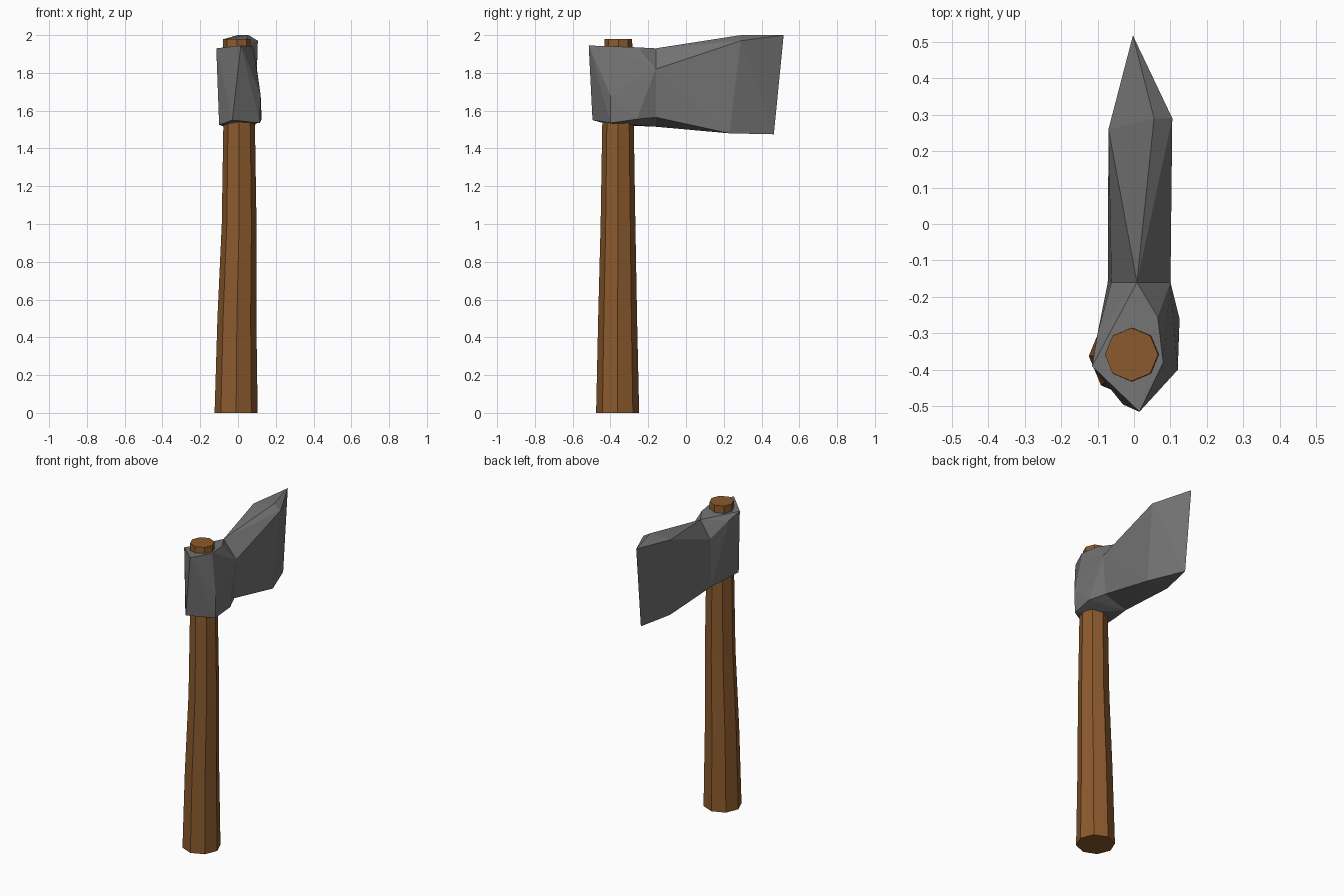
import bpy, bmesh, math

cube = bpy.data.objects.get("Cube")
if cube:
    bpy.data.objects.remove(cube, do_unlink=True)


def material(name, rgb):
    mat = bpy.data.materials.new(name)
    mat.use_nodes = True
    colour = (*rgb, 1)
    mat.diffuse_color = colour
    node = next(n for n in mat.node_tree.nodes if n.type == 'BSDF_PRINCIPLED')
    node.inputs["Base Color"].default_value = colour
    node.inputs["Roughness"].default_value = 0.8
    return mat


def finish(name, bm, mat):
    bmesh.ops.recalc_face_normals(bm, faces=bm.faces)
    mesh = bpy.data.meshes.new(name)
    bm.to_mesh(mesh)
    bm.free()
    mesh.materials.append(mat)
    obj = bpy.data.objects.new(name, mesh)
    bpy.context.collection.objects.link(obj)
    return obj


wood = material("brown wood", (0.258, 0.102, 0.026))
steel = material("grey steel", (0.17, 0.17, 0.17))

# Handle: tapering, slightly bowed eight-sided shaft (z, centre x, centre y, radius)
SIDES = 8
sections = [(0, -0.01, -0.362, 0.114), (0.5, -0.006, -0.362, 0.103),
            (1.0, 0.006, -0.36, 0.092), (1.5, 0.006, -0.36, 0.084),
            (1.98, -0.007, -0.358, 0.073)]
bm = bmesh.new()
rings = []
for z, cx, cy, r in sections:
    angles = [math.tau * i / SIDES for i in range(SIDES)]
    rings.append([bm.verts.new((cx + r * math.cos(a), cy + r * math.sin(a), z)) for a in angles])
for low, high in zip(rings, rings[1:]):
    for i in range(SIDES):
        j = (i + 1) % SIDES
        bm.faces.new((low[i], low[j], high[j], high[i]))
bm.faces.new(rings[0])
bm.faces.new(rings[-1])
finish("handle", bm, wood)

# Head: faceted socket and blade, each a hull, joined at a shared neck
NECK_Y = -0.16
neck = [(0.008, NECK_Y, 1.93), (0.1, NECK_Y, 1.82), (-0.062, NECK_Y, 1.82),
        (0.085, NECK_Y, 1.565), (-0.072, NECK_Y, 1.515)]
socket = [
    (0.015, -0.515, 1.945), (-0.03, -0.495, 1.55),                         # front ridge
    (0.08, -0.38, 1.94), (0.065, -0.255, 1.935), (0.1, -0.255, 1.78),      # left upper
    (0.12, -0.4, 1.68), (0.115, -0.4, 1.535), (0.125, -0.26, 1.555),       # left lower
    (-0.115, -0.39, 1.93), (-0.1, -0.3, 1.9),                              # right upper
    (-0.1, -0.4, 1.525), (-0.095, -0.28, 1.525),                           # right lower
]
blade = [
    (0.055, 0.29, 2.0), (0.105, 0.29, 1.97), (-0.07, 0.26, 1.98),          # upper shoulder
    (0.09, 0.23, 1.48), (-0.055, 0.24, 1.48),                              # lower shoulder
    (-0.003, 0.517, 2.0), (0, 0.465, 1.475),                               # cutting edge
]
bm = bmesh.new()
for points in (socket, blade):
    verts = [bm.verts.new(p) for p in points + neck]
    bmesh.ops.convex_hull(bm, input=verts)
inner = [f for f in bm.faces if all(abs(v.co.y - NECK_Y) < 1e-4 for v in f.verts)]
bmesh.ops.delete(bm, geom=inner, context='FACES')
bmesh.ops.remove_doubles(bm, verts=bm.verts, dist=1e-4)
bmesh.ops.dissolve_limit(bm, angle_limit=math.radians(2), verts=bm.verts, edges=bm.edges)
finish("axe_head", bm, steel)
